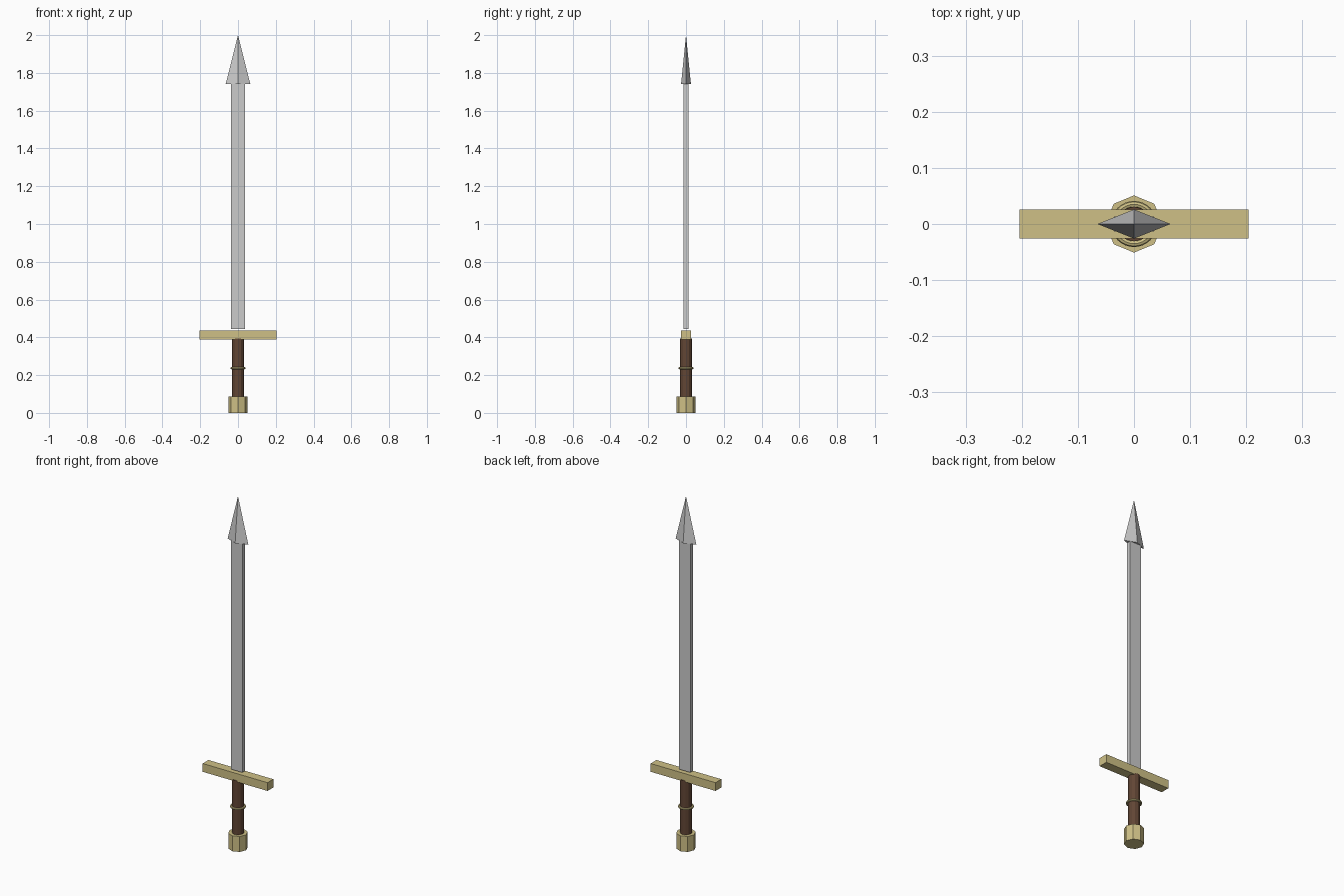
import bpy, math

if "Cube" in bpy.data.objects:
    bpy.data.objects.remove(bpy.data.objects["Cube"])


def material(name, rgb):
    m = bpy.data.materials.new(name)
    m.diffuse_color = (*rgb, 1)
    m.use_nodes = True
    m.node_tree.nodes["Principled BSDF"].inputs["Base Color"].default_value = m.diffuse_color
    return m


brass = material("brass", (0.62, 0.53, 0.24))
wood = material("dark_wood", (0.12, 0.06, 0.035))
steel = material("steel", (0.56, 0.56, 0.58))


def finish(name, mat):
    ob = bpy.context.object
    ob.name = name
    ob.data.materials.append(mat)
    return ob


def box(name, half_x, half_y, z0, z1, mat):
    bpy.ops.mesh.primitive_cube_add(size=2, location=(0, 0, (z0 + z1) / 2))
    bpy.context.object.scale = (half_x, half_y, (z1 - z0) / 2)
    bpy.ops.object.transform_apply(location=False, scale=True)
    return finish(name, mat)


def prism(name, sides, r, z0, z1, mat):
    bpy.ops.mesh.primitive_cylinder_add(vertices=sides, radius=r, depth=z1 - z0,
                                        location=(0, 0, (z0 + z1) / 2))
    return finish(name, mat)


# Octagonal pommel and faceted grip
prism("pommel", 8, 0.051, 0, 0.088, brass)
prism("grip", 12, 0.031, 0.085, 0.395, wood)

# Ring around the grip
bpy.ops.mesh.primitive_torus_add(major_radius=0.035, minor_radius=0.006,
                                 major_segments=32, minor_segments=8,
                                 location=(0, 0, 0.237))
finish("grip_ring", brass)
bpy.ops.object.shade_smooth_by_angle()

# Crossguard and flat blade
box("crossguard", 0.204, 0.026, 0.388, 0.435, brass)
box("blade", 0.036, 0.013, 0.443, 1.745, steel)

# Diamond-section pyramid tip
bpy.ops.mesh.primitive_cone_add(vertices=4, radius1=1, radius2=0, depth=0.258,
                                location=(0, 0, 1.871))
bpy.context.object.scale = (0.065, 0.026, 1)
bpy.ops.object.transform_apply(location=False, scale=True)
finish("blade_tip", steel)
